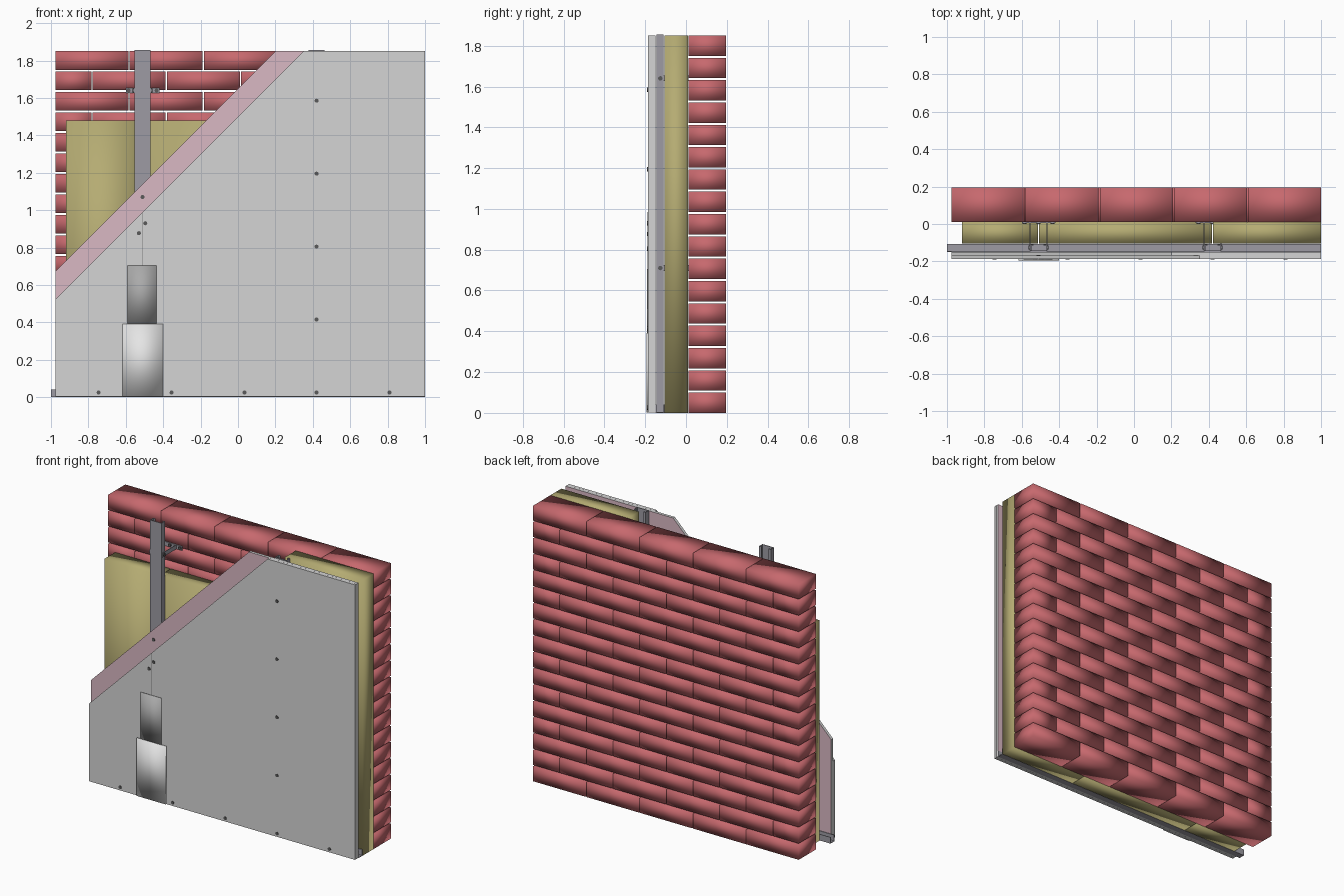
import bpy, bmesh, math
from mathutils import Matrix, Vector

if "Cube" in bpy.data.objects:
    bpy.data.objects.remove(bpy.data.objects["Cube"])


def material(name, r, g, b):
    m = bpy.data.materials.new(name)
    m.diffuse_color = (r, g, b, 1)
    m.use_nodes = True
    m.node_tree.nodes["Principled BSDF"].inputs["Base Color"].default_value = m.diffuse_color
    return m


BRICK = material("brick red", 0.57, 0.14, 0.155)
WOOL = material("insulation yellow", 0.46, 0.41, 0.17)
STEEL = material("galvanised steel", 0.34, 0.33, 0.37)
PINK = material("pink board", 0.70, 0.48, 0.55)
GREY = material("grey board", 0.66, 0.66, 0.66)
SCREW = material("dark screw", 0.10, 0.10, 0.10)
TAPE = material("joint tape", 0.40, 0.40, 0.40)
FILLER = material("joint filler", 0.78, 0.78, 0.78)

LEFT, RIGHT, TOP = -0.975, 1.0, 1.85
STUDS = (-0.51, 0.42)


def finish(name, bm, mats, smooth=False):
    bmesh.ops.recalc_face_normals(bm, faces=bm.faces[:])
    for f in bm.faces:
        f.smooth = smooth
    me = bpy.data.meshes.new(name)
    bm.to_mesh(me)
    bm.free()
    for m in mats:
        me.materials.append(m)
    ob = bpy.data.objects.new(name, me)
    bpy.context.collection.objects.link(ob)
    return ob


def add_box(bm, x0, x1, y0, y1, z0, z1):
    mid = Vector(((x0 + x1) / 2, (y0 + y1) / 2, (z0 + z1) / 2))
    mat = Matrix.Translation(mid) @ Matrix.Diagonal((x1 - x0, y1 - y0, z1 - z0, 1))
    bmesh.ops.create_cube(bm, size=1, matrix=mat)


def add_cylinder(bm, centre, radius, depth, axis="Y"):
    rot = Matrix.Rotation(math.pi / 2, 4, "X" if axis == "Y" else "Y")
    bmesh.ops.create_cone(bm, cap_ends=True, segments=12, radius1=radius, radius2=radius,
                          depth=depth, matrix=Matrix.Translation(centre) @ rot)


def add_prism(bm, points, offset):
    """Extrude a closed outline of 3D points by an offset."""
    face = bm.faces.new([bm.verts.new(p) for p in points])
    ext = bmesh.ops.extrude_face_region(bm, geom=[face])
    verts = [v for v in ext["geom"] if isinstance(v, bmesh.types.BMVert)]
    bmesh.ops.translate(bm, verts=verts, vec=offset)


def box(name, dims, mat, smooth=False):
    bm = bmesh.new()
    add_box(bm, *dims)
    return finish(name, bm, [mat], smooth)


# Brick wall: 17 courses in running bond, half bricks closing the odd ones
courses, bed, joint = 17, 0.010, 0.006
pitch = (TOP + bed) / courses
length = (RIGHT - LEFT + joint) / 5
bm = bmesh.new()
for c in range(courses):
    shift = -length / 2 if c % 2 else 0
    for i in range(5 + c % 2):
        x0 = LEFT + shift + i * length
        add_box(bm, max(x0, LEFT), min(x0 + length - joint, RIGHT),
                0.012, 0.196, c * pitch, c * pitch + pitch - bed)
finish("brick_wall", bm, [BRICK], smooth=True)

# Insulation slabs: two cut low on the left, one full height on the right
for name, x0, x1, top in (("left", -0.92, -0.513, 1.48), ("middle", -0.507, 0.418, 1.48),
                          ("right", 0.422, RIGHT, TOP)):
    box("insulation_" + name, (x0, x1, -0.105, 0.010, 0, top), WOOL, smooth=True)

# Floor track: U channel open upwards
t = 0.004
y0, y1, h = -0.149, -0.106, 0.042
profile = [(y0, 0), (y1, 0), (y1, h), (y1 - t, h), (y1 - t, t), (y0 + t, t), (y0 + t, h), (y0, h)]
bm = bmesh.new()
add_prism(bm, [(-1, y, z) for y, z in profile], (2, 0, 0))
finish("floor_track", bm, [STEEL])

# Studs: C channels open towards the wall, with returned lips
w, f, b, lip = 0.043, -0.145, -0.110, 0.016
half = [(w, f), (w, b), (w - lip, b), (w - lip, b - t), (w - t, b - t), (w - t, f + t)]
profile = half + [(-x, y) for x, y in reversed(half)]
for n, sx in enumerate(STUDS, 1):
    bm = bmesh.new()
    add_prism(bm, [(sx + x, y, t) for x, y in profile], (0, 0, 1.855 - t))
    finish(f"stud_{n}", bm, [STEEL])

# Wall hangers: foot plate on the bricks and two arms gripping each stud
for n, sx in enumerate(STUDS, 1):
    bm, screws = bmesh.new(), bmesh.new()
    for z in (0.71, 1.64):
        add_box(bm, sx - 0.09, sx + 0.09, 0.006, 0.012, z - 0.014, z + 0.014)
        add_cylinder(screws, (sx, 0.003, z), 0.011, 0.008)
        for s in (-1, 1):
            xa, xb = sorted((sx + s * 0.0435, sx + s * 0.0475))
            add_box(bm, xa, xb, -0.142, 0.010, z - 0.014, z + 0.014)
            add_cylinder(screws, (sx + s * 0.075, 0.003, z), 0.011, 0.008)
            add_cylinder(screws, (sx + s * 0.050, -0.126, z), 0.011, 0.008, "X")
    finish(f"hanger_{n}", bm, [STEEL])
    finish(f"hanger_screws_{n}", screws, [SCREW])

# Two board layers cut back along a 45 degree line
for name, cut, y0, y1, mat in (("inner_pink_board", 0.675, -0.168, -0.149, PINK),
                               ("outer_grey_board", 0.525, -0.187, -0.1685, GREY)):
    outline = [(LEFT, 0.003), (RIGHT, 0.003), (RIGHT, TOP), (LEFT + TOP - cut, TOP), (LEFT, cut)]
    bm = bmesh.new()
    add_prism(bm, [(x, y0, z) for x, z in outline], (0, y1 - y0, 0))
    bm.normal_update()
    for face in bm.faces:  # paper on the broad faces, grey core on the edges
        face.material_index = 0 if abs(face.normal.y) > 0.5 else 1
    finish(name, bm, [mat, GREY])

# Board joint finishing: open joint, tape, filler coat
box("board_joint", (-0.514, -0.507, -0.1885, -0.186, 0.70, 0.985), TAPE)
box("joint_tape", (-0.592, -0.436, -0.190, -0.186, 0.39, 0.705), TAPE, smooth=True)
box("joint_filler", (-0.618, -0.402, -0.194, -0.186, 0.003, 0.392), FILLER, smooth=True)

# Board screws along the right stud, the floor track and the joint
spots = [(0.42, z) for z in (0.415, 0.805, 1.195, 1.585)]
spots += [(x, 0.025) for x in (-0.745, -0.355, 0.035, 0.42, 0.81)]
spots += [(-0.53, 0.877), (-0.496, 0.93)]
bm = bmesh.new()
for x, z in spots:
    add_cylinder(bm, (x, -0.187, z), 0.011, 0.006)
add_cylinder(bm, (-0.51, -0.168, 1.07), 0.011, 0.006)
finish("board_screws", bm, [SCREW])
